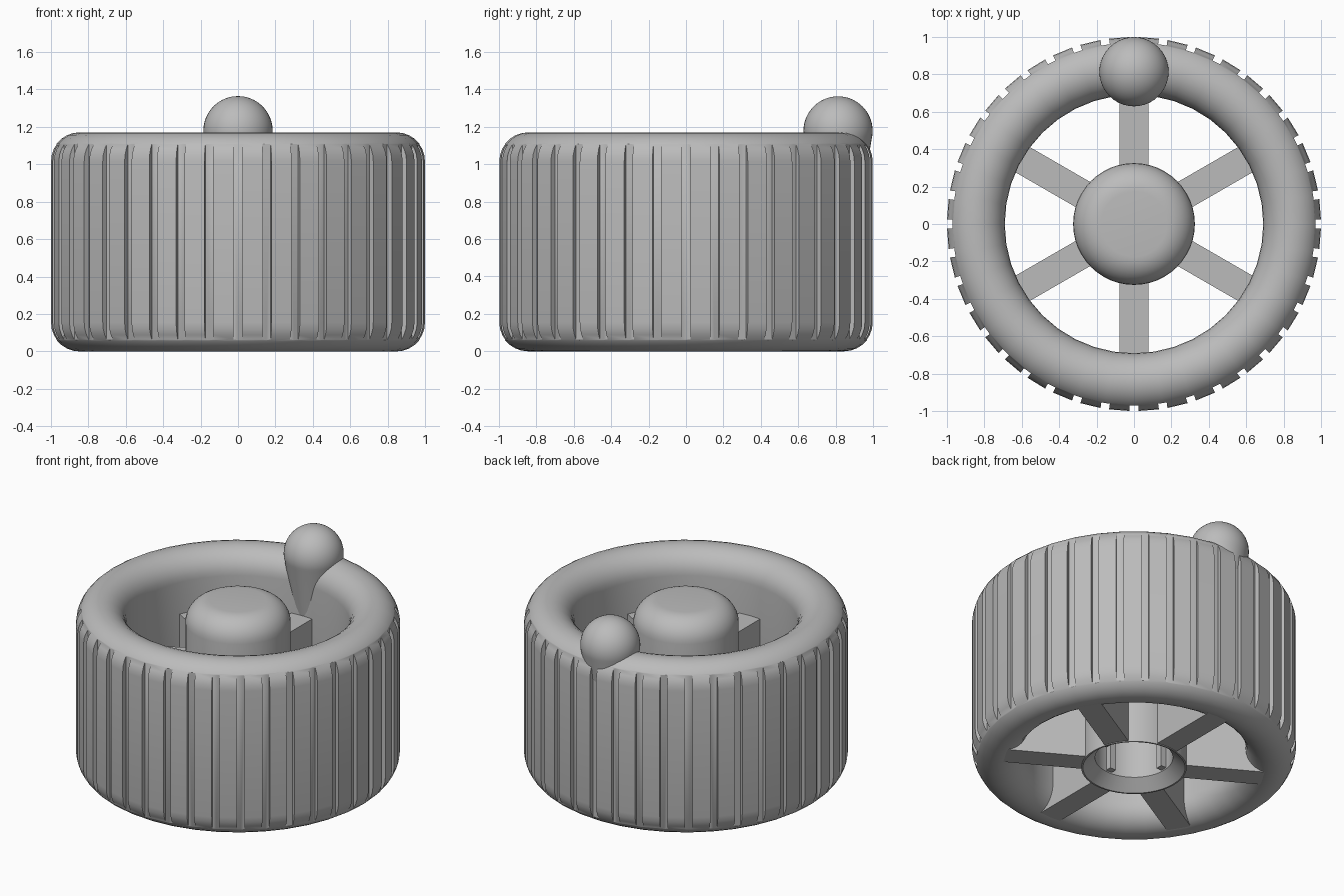
import bpy, bmesh, math
from mathutils import Matrix, Vector

if "Cube" in bpy.data.objects:
    bpy.data.objects.remove(bpy.data.objects["Cube"])

grey = bpy.data.materials.new("mid_grey")
grey.diffuse_color = (0.5, 0.5, 0.5, 1)
grey.use_nodes = True
grey.node_tree.nodes["Principled BSDF"].inputs["Base Color"].default_value = grey.diffuse_color


def finish(name, bm, smooth=True):
    bmesh.ops.remove_doubles(bm, verts=bm.verts, dist=1e-5)
    bmesh.ops.recalc_face_normals(bm, faces=bm.faces)
    me = bpy.data.meshes.new(name)
    bm.to_mesh(me)
    bm.free()
    me.materials.append(grey)
    ob = bpy.data.objects.new(name, me)
    bpy.context.collection.objects.link(ob)
    if smooth:
        shade(ob)
    return ob


def shade(ob):
    bpy.ops.object.select_all(action='DESELECT')
    ob.select_set(True)
    bpy.context.view_layer.objects.active = ob
    bpy.ops.object.shade_smooth_by_angle(angle=math.radians(35))


def arc(cr, cz, rad, a0, a1, n):
    return [(cr + rad * math.cos(math.radians(a0 + (a1 - a0) * i / n)),
             cz + rad * math.sin(math.radians(a0 + (a1 - a0) * i / n))) for i in range(n + 1)]


def lathe(name, profile, steps, centre=(0, 0, 0)):
    bm = bmesh.new()
    vs = [bm.verts.new((r, 0, z)) for r, z in profile]
    es = [bm.edges.new((vs[i], vs[i + 1])) for i in range(len(vs) - 1)]
    if profile[0][0] > 1e-4:
        es.append(bm.edges.new((vs[-1], vs[0])))
    bmesh.ops.spin(bm, geom=vs + es, cent=(0, 0, 0), axis=(0, 0, 1),
                   angle=math.tau, steps=steps, use_duplicate=False)
    bmesh.ops.remove_doubles(bm, verts=bm.verts, dist=1e-4)
    bmesh.ops.translate(bm, verts=bm.verts, vec=Vector(centre))
    return finish(name, bm)


def radial_boxes(name, count, offset, r0, r1, width, z0, z1, smooth=False):
    """Boxes reaching from r0 to r1, repeated around the axis."""
    bm = bmesh.new()
    for i in range(count):
        m = (Matrix.Rotation(offset + math.tau * i / count, 4, 'Z')
             @ Matrix.Translation(((r0 + r1) / 2, 0, (z0 + z1) / 2))
             @ Matrix.Diagonal((r1 - r0, width, z1 - z0, 1)))
        bmesh.ops.create_cube(bm, size=1, matrix=m)
    return finish(name, bm, smooth)


H = 1.17

# Rounded outer ring
rim = lathe("grip_ring", arc(0.845, H - 0.155, 0.155, 0, 180, 14)
            + arc(0.845, 0.155, 0.155, 180, 360, 14), 40)

# Grip grooves around the outside
cutter = radial_boxes("groove_cutter", 40, math.pi / 2, 0.968, 1.1, 0.046, -0.1, H + 0.1)
cutter.hide_render = True
mod = rim.modifiers.new("grooves", 'BOOLEAN')
mod.operation = 'DIFFERENCE'
mod.solver = 'EXACT'
mod.object = cutter
bpy.ops.object.select_all(action='DESELECT')
rim.select_set(True)
bpy.context.view_layer.objects.active = rim
bpy.ops.object.modifier_apply(modifier="grooves")
bpy.data.objects.remove(cutter)
shade(rim)

# Hub with domed edge, open socket and countersunk mouth
lathe("hub", [(0, H)] + arc(0.175, H - 0.15, 0.15, 90, 0, 8)
      + [(0.325, 0.0), (0.315, 0.0), (0.24, 0.07), (0.24, 0.9), (0, 0.9)], 48)

# Four small keys inside the socket
radial_boxes("socket_keys", 4, 0, 0.2, 0.25, 0.045, 0.08, 0.9)

# Six tall spokes
radial_boxes("spokes", 6, math.pi / 2, 0.316, 0.84, 0.155, 0.005, 0.8)

# Ball handle on a tapered stem that merges into the ring
R, C = 0.185, (0, 0.813, 1.178)
lathe("ball_handle", [(0, R)] + arc(0, 0, R, 85, -15, 18)
      + [(0.12, -0.41), (0.07, -0.7), (0, -0.7)], 40, C)
